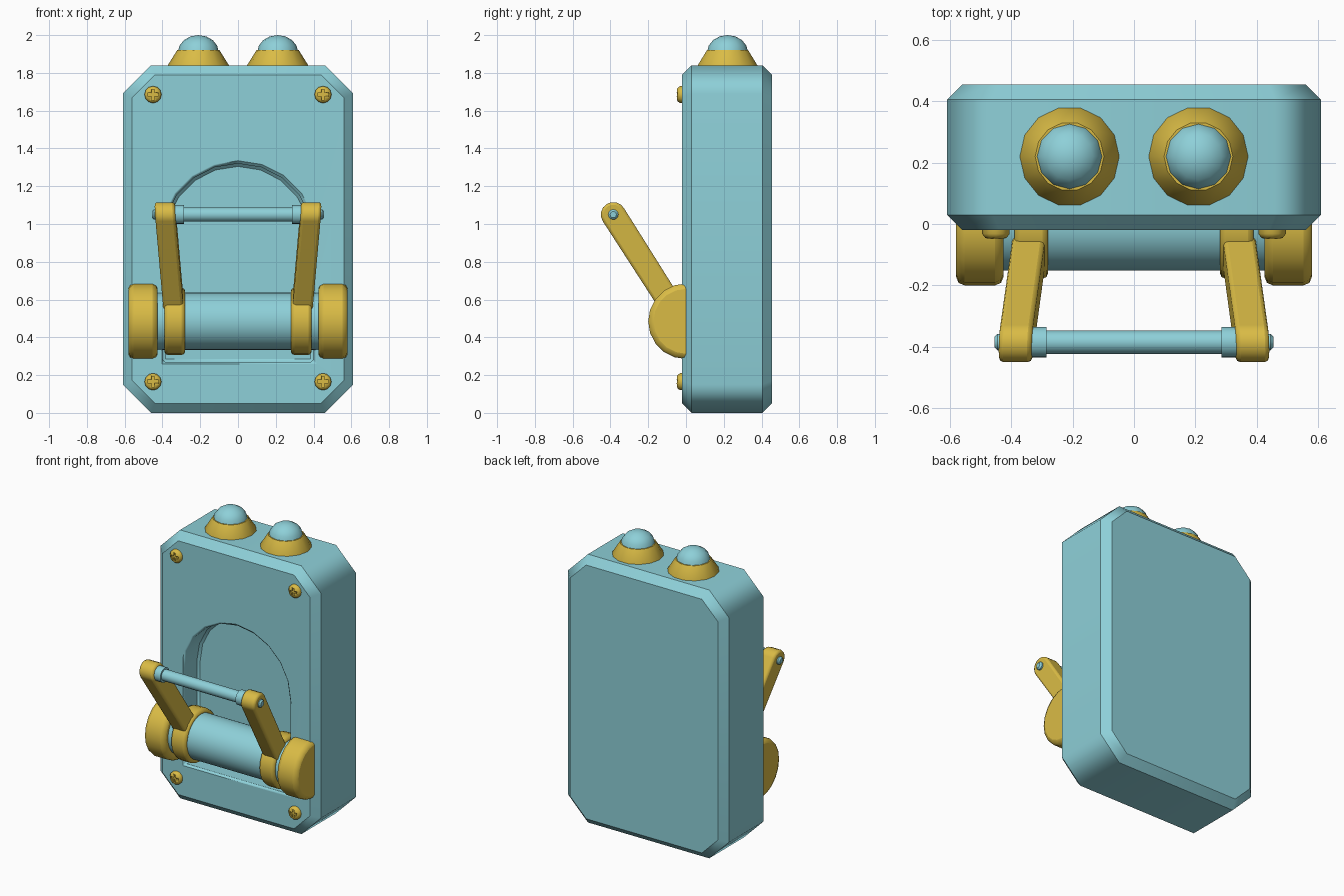
import bpy, bmesh, math
from mathutils import Vector, Matrix

cube = bpy.data.objects.get("Cube")
if cube:
    bpy.data.objects.remove(cube, do_unlink=True)


def material(name, rgb):
    m = bpy.data.materials.new(name)
    m.use_nodes = True
    m.diffuse_color = (*rgb, 1)
    m.node_tree.nodes["Principled BSDF"].inputs["Base Color"].default_value = (*rgb, 1)
    return m


TEAL = material("teal", (0.27, 0.63, 0.69))
GOLD = material("gold", (0.70, 0.50, 0.06))
AXIS_X = Matrix.Rotation(math.pi / 2, 4, 'Y')
AXIS_Y = Matrix.Rotation(math.pi / 2, 4, 'X')


def finish(bm, name, mat, smooth=40):
    bmesh.ops.recalc_face_normals(bm, faces=bm.faces)
    me = bpy.data.meshes.new(name)
    bm.to_mesh(me)
    bm.free()
    ob = bpy.data.objects.new(name, me)
    bpy.context.collection.objects.link(ob)
    me.materials.append(mat)
    bpy.ops.object.select_all(action='DESELECT')
    ob.select_set(True)
    bpy.context.view_layer.objects.active = ob
    bpy.ops.object.shade_smooth_by_angle(angle=math.radians(smooth))
    return ob


def bevel(ob, width, segments=1, angle=60):
    b = ob.modifiers.new("Bevel", 'BEVEL')
    b.width, b.segments = width, segments
    b.limit_method, b.angle_limit = 'ANGLE', math.radians(angle)


def cut(ob, cutter):
    b = ob.modifiers.new("Cut", 'BOOLEAN')
    b.object, b.solver = cutter, 'EXACT'
    cutter.hide_render = True
    cutter.hide_set(True)


def weighted(ob):
    ob.modifiers.new("Normals", 'WEIGHTED_NORMAL').keep_sharp = True


def prism(name, outline, offset, mat, smooth=60):
    """Extrude a closed loop of points along an offset."""
    bm = bmesh.new()
    face = bm.faces.new([bm.verts.new(p) for p in outline])
    new = bmesh.ops.extrude_face_region(bm, geom=[face])["geom"]
    bmesh.ops.translate(bm, vec=offset, verts=[v for v in new if isinstance(v, bmesh.types.BMVert)])
    return finish(bm, name, mat, smooth)


def cylinder(name, x0, x1, y, z, r, mat, sides=24):
    """Cylinder lying along x."""
    bm = bmesh.new()
    place = Matrix.Translation(((x0 + x1) / 2, y, z)) @ AXIS_X
    bmesh.ops.create_cone(bm, cap_ends=True, segments=sides, radius1=r, radius2=r,
                          depth=abs(x1 - x0), matrix=place)
    return finish(bm, name, mat)


def lathe(name, profile, place, mat, sides, smooth=40):
    """Spin (radius, height) points around z, then place the result."""
    bm = bmesh.new()
    verts = [bm.verts.new((r, 0, h)) for r, h in profile]
    edges = [bm.edges.new(pair) for pair in zip(verts, verts[1:])]
    bmesh.ops.spin(bm, geom=verts + edges, axis=(0, 0, 1), cent=(0, 0, 0),
                   angle=math.tau, steps=sides, use_duplicate=False)
    bmesh.ops.remove_doubles(bm, verts=bm.verts, dist=0.0005)
    bm.transform(place)
    return finish(bm, name, mat, smooth)


# Case: clipped-corner block with an arched recess in the front
W, H, C, FRONT, BACK = 0.61, 1.84, 0.15, -0.02, 0.455
half = [(W - C, 0), (W, C), (W, H - C), (W - C, H)]
outline = [(x, FRONT, z) for x, z in half] + [(-x, FRONT, z) for x, z in reversed(half)]
case = prism("case", outline, (0, BACK - FRONT, 0), TEAL)
arch = [(-0.4, -0.1, 0.27), (0.4, -0.1, 0.27)]
for i in range(11):
    a = math.pi * i / 10
    arch.append((0.4 * math.cos(a), -0.1, 0.92 + 0.4 * math.sin(a)))
recess = prism("recess_cutter", arch, (0, 0.24, 0), TEAL)
bevel(case, 0.05)
cut(case, recess)
bevel(case, 0.015)
weighted(case)

# Roller in the recess
ROLL_Z = 0.485
cylinder("roller", -0.44, 0.44, 0, ROLL_Z, 0.152, TEAL, 32)

# Handle bar with its collars
BAR_Y, BAR_Z = -0.385, 1.05
cylinder("handle_bar", -0.34, 0.34, BAR_Y, BAR_Z, 0.038, TEAL, 16)

for side, s in (("left", 1), ("right", -1)):
    # Wheel at the end of the roller
    wheel = cylinder(side + "_wheel", s * 0.425, s * 0.58, 0, ROLL_Z, 0.2, GOLD, 20)
    bevel(wheel, 0.028, 2)
    weighted(wheel)

    # Ring that joins the arm to the roller
    ring = cylinder(side + "_arm_ring", s * 0.28, s * 0.39, 0, ROLL_Z, 0.178, GOLD, 24)
    bevel(ring, 0.018, 2)
    weighted(ring)

    # Arm: round-ended bar leaning forward and outward
    low, high = Vector((0, -0.06, 0.54)), Vector((0, BAR_Y, BAR_Z))
    along = (high - low).normalized()
    across = Vector((0, along.z, -along.y))
    pts = [low - across * 0.062, low + across * 0.062]
    for i in range(9):
        a = math.pi * i / 8
        pts.append(high + (across * math.cos(a) + along * math.sin(a)) * 0.066)
    for p in pts:
        t = (p - low).dot(along) / (high - low).length
        p.x = s * (0.285 + 0.045 * t)
    arm = prism(side + "_arm", pts, (s * 0.107, 0, 0), GOLD, 40)
    bevel(arm, 0.014, 2)
    weighted(arm)

    cylinder(side + "_bar_collar", s * 0.285, s * 0.335, BAR_Y, BAR_Z, 0.05, TEAL, 16)
    pin = cylinder(side + "_bar_pin", s * 0.42, s * 0.455, BAR_Y, BAR_Z, 0.027, TEAL, 12)
    bevel(pin, 0.01)

    # Button on top: conical collar and dome
    top = Matrix.Translation((s * 0.21, 0.22, H))
    lathe(side + "_button_collar", [(0, -0.02), (0.162, -0.02), (0.162, 0), (0.112, 0.08), (0, 0.08)],
          top, GOLD, 14)
    dome = [(0.108 * math.cos(a), 0.07 + 0.09 * math.sin(a))
            for a in (math.pi / 2 * i / 4 for i in range(5))]
    lathe(side + "_button_dome", dome, top, TEAL, 12, 60)

    # Cross-slotted screws at the corners of the front
    for level, z in (("upper", 1.685), ("lower", 0.165)):
        place = Matrix.Translation((s * 0.45, FRONT, z)) @ AXIS_Y
        screw = lathe(f"{level}_{side}_screw",
                      [(0, -0.02), (0.045, -0.02), (0.045, 0.012), (0.034, 0.026), (0, 0.031)],
                      place, GOLD, 12, 60)
        bm = bmesh.new()
        arms = [(0.008, 0.008), (0.008, 0.028), (-0.008, 0.028)]
        loop = []
        for q in range(4):
            loop += [Matrix.Rotation(q * math.pi / 2, 3, 'Z') @ Vector((x, y, 0.016)) for x, y in arms]
        slot = prism(f"{level}_{side}_slot_cutter", [place @ p for p in loop], (0, -0.04, 0), GOLD, 30)
        cut(screw, slot)
